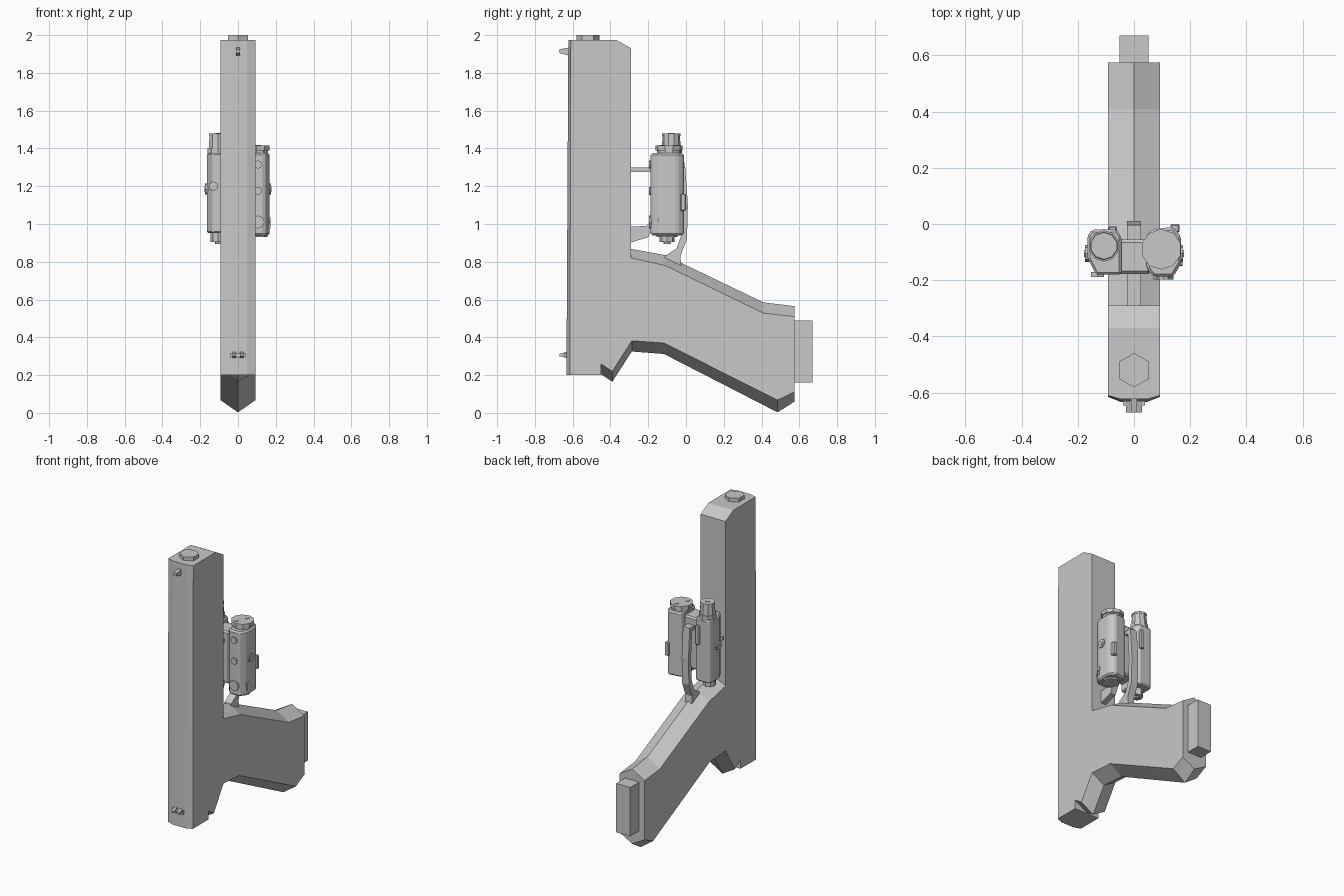
import bpy, bmesh, math
from mathutils import Vector

cube = bpy.data.objects.get("Cube")
if cube:
    bpy.data.objects.remove(cube, do_unlink=True)

GREY = (0.58, 0.58, 0.58, 1)
mat = bpy.data.materials.new("matte grey")
mat.use_nodes = True
mat.diffuse_color = GREY
bsdf = mat.node_tree.nodes["Principled BSDF"]
bsdf.inputs["Base Color"].default_value = GREY
bsdf.inputs["Roughness"].default_value = 0.7


def loft(name, rings, bevel=0):
    """Join matching rings of points and cap both ends."""
    bm = bmesh.new()
    rows = [[bm.verts.new(p) for p in ring] for ring in rings]
    for a, b in zip(rows, rows[1:]):
        for i in range(len(a)):
            j = (i + 1) % len(a)
            bm.faces.new((a[i], a[j], b[j], b[i]))
    bm.faces.new(rows[0])
    bm.faces.new(rows[-1])
    bmesh.ops.recalc_face_normals(bm, faces=bm.faces[:])
    mesh = bpy.data.meshes.new(name)
    bm.to_mesh(mesh)
    bm.free()
    mesh.materials.append(mat)
    ob = bpy.data.objects.new(name, mesh)
    bpy.context.collection.objects.link(ob)
    if bevel:
        mod = ob.modifiers.new("bevel", "BEVEL")
        mod.width, mod.segments = bevel, 1
    return ob


def place(axis, p, t):
    """Put a 2D point on the plane across the given axis."""
    if axis == "x":
        return Vector((t, p[0], p[1]))
    if axis == "y":
        return Vector((p[0], t, p[1]))
    return Vector((p[0], p[1], t))


def prism(name, axis, pts, lo, hi, bevel=0):
    return loft(name, [[place(axis, p, t) for p in pts] for t in (lo, hi)], bevel)


def box(name, x, y, z, bevel=0):
    pts = [(x[0], y[0]), (x[1], y[0]), (x[1], y[1]), (x[0], y[1])]
    return prism(name, "z", pts, z[0], z[1], bevel)


def knob(name, axis, c, r, lo, hi, n=8, taper=1):
    """Regular n-sided stub, optionally narrower at its far end."""
    rings = []
    for t, rad in ((lo, r), (hi, r * taper)):
        angles = [2 * math.pi * i / n for i in range(n)]
        rings.append([place(axis, (c[0] + rad * math.sin(a), c[1] + rad * math.cos(a)), t)
                      for a in angles])
    return loft(name, rings)


# Upright body and grip: side outline, then the outline along the middle ridge
W = 0.093
outline = [  # side y, side z, middle y, middle z
    (-.615, .2, -.633, .2), (-.45, .2, -.45, .2), (-.45, .26, -.45, .205),
    (-.39, .22, -.39, .165), (-.287, .382, -.287, .325), (-.117, .37, -.117, .312),
    (.485, .068, .485, .003), (.575, .112, .575, .06), (.575, .51, .575, .565),
    (.41, .528, .41, .585), (-.11, .78, -.11, .835), (-.29, .82, -.29, .868),
    (-.29, 1.93, -.29, 1.93), (-.37, 1.975, -.37, 1.975), (-.61, 1.975, -.623, 1.975),
]
rings = []
for x in (-W, -W / 2, 0, W / 2, W):
    ring = []
    for sy, sz, my, mz in outline:
        t = 1 - abs(x) / W
        ty = min(1, 2 * t)
        ring.append((x, sy + (my - sy) * ty, sz + (mz - sz) * t))
    rings.append(ring)
loft("body_and_grip", rings)

# End plate of the grip and the stub on top
box("grip_end_plate", (-.052, .052), (.56, .67), (.16, .49))
knob("top_stub", "z", (-.52, 0)[::-1], .061, 1.95, 2.0, 6)

# Small posts on the front face
prism("upper_post", "x", [(-.615, 1.89), (-.67, 1.905), (-.67, 1.925), (-.615, 1.935)], -.011, .011)
rear = [(-.615, .282), (-.645, .295), (-.67, .3), (-.67, .312), (-.615, .328)]
for side in (-1, 1):
    prism("lower_post", "x", rear, side * .02 - .009, side * .02 + .009)
box("lower_post_base", (-.04, .04), (-.645, -.61), (.293, .317))

# Guard loop and lever
guard = [(-.02, .74), (-.03, .83), (.005, .92), (.01, 1.1), (-.004, 1.3), (-.3, 1.3),
         (-.3, 1.275), (-.03, 1.275), (-.018, 1.1), (-.025, .94), (-.05, .87),
         (-.11, .832), (-.11, .78)]
prism("guard_loop", "x", guard, -.025, .025)
lever = [(-.3, .9), (-.3, .985), (-.21, .99), (-.17, 1.03), (-.16, 1.01), (-.2, .93)]
prism("lever", "x", lever, -.02, .02)

# Twin-housing attachment
small_plan = [(-.165, -.04), (-.15, -.02), (-.062, -.02), (-.045, -.045),
              (-.045, -.18), (-.135, -.18), (-.165, -.12)]
large_plan = [(.06, -.02), (.14, -.01), (.168, -.045), (.168, -.14), (.14, -.187),
              (.07, -.187), (.045, -.16), (.045, -.04)]
prism("small_housing", "z", small_plan, .952, 1.375, .008)
prism("large_housing", "z", large_plan, .94, 1.375, .01)
box("housing_bridge", (-.06, .06), (-.178, -.055), (1.0, 1.35), .01)

# Caps and their recess plates
small_c, large_c = (-.107, -.078), (.097, -.09)
knob("small_cap_collar", "z", small_c, .056, 1.37, 1.4, 10)
knob("small_cap", "z", small_c, .05, 1.4, 1.465, 10, .92)
knob("small_cap_rim", "z", small_c, .048, 1.465, 1.478, 10)
knob("small_cap_lens", "z", small_c, .016, 1.478, 1.481, 8)
knob("large_cap_collar", "z", large_c, .064, 1.37, 1.39, 10)
knob("large_cap", "z", large_c, .072, 1.39, 1.415, 10)
for dx, dy in ((-.022, -.035), (.01, .035)):
    knob("large_cap_dot", "z", (large_c[0] + dx, large_c[1] + dy), .014, 1.414, 1.418, 8)

# Feet under the housings
knob("small_foot", "z", (-.105, -.1), .04, .905, .96, 8)
knob("small_foot_tip", "z", (-.105, -.1), .018, .895, .91, 8)
knob("large_foot", "z", (.1, -.1), .055, .93, .95, 8)

# Side knobs, front knobs and small fittings
for side in (-1, 1):
    lo, hi = sorted((side * .155, side * .174))
    knob("side_knob", "x", (-.105, 1.185), .03, lo, hi, 8)
    knob("side_knob_core", "x", (-.105, 1.185), .015, min(lo, side * .177), max(hi, side * .177), 6)
for z, r in ((1.315, .022), (1.175, .022), (1.01, .035)):
    knob("front_knob", "y", (.105, z), r, -.197, -.18, 8)
knob("small_front_knob", "y", (-.13, 1.2), .026, -.188, -.17, 6)
knob("keyhole_plate", "x", (-.135, 1.02), .015, .16, .172, 8)
box("keyhole_slot", (.16, .171), (-.142, -.128), (.975, 1.02))
box("side_latch", (.13, .162), (-.03, 0), (1.07, 1.16), .005)
box("front_foot_tab", (.1, .13), (-.197, -.18), (.985, 1.035))
box("back_clip", (-.09, -.06), (-.03, -.008), (1.2, 1.33), .005)
